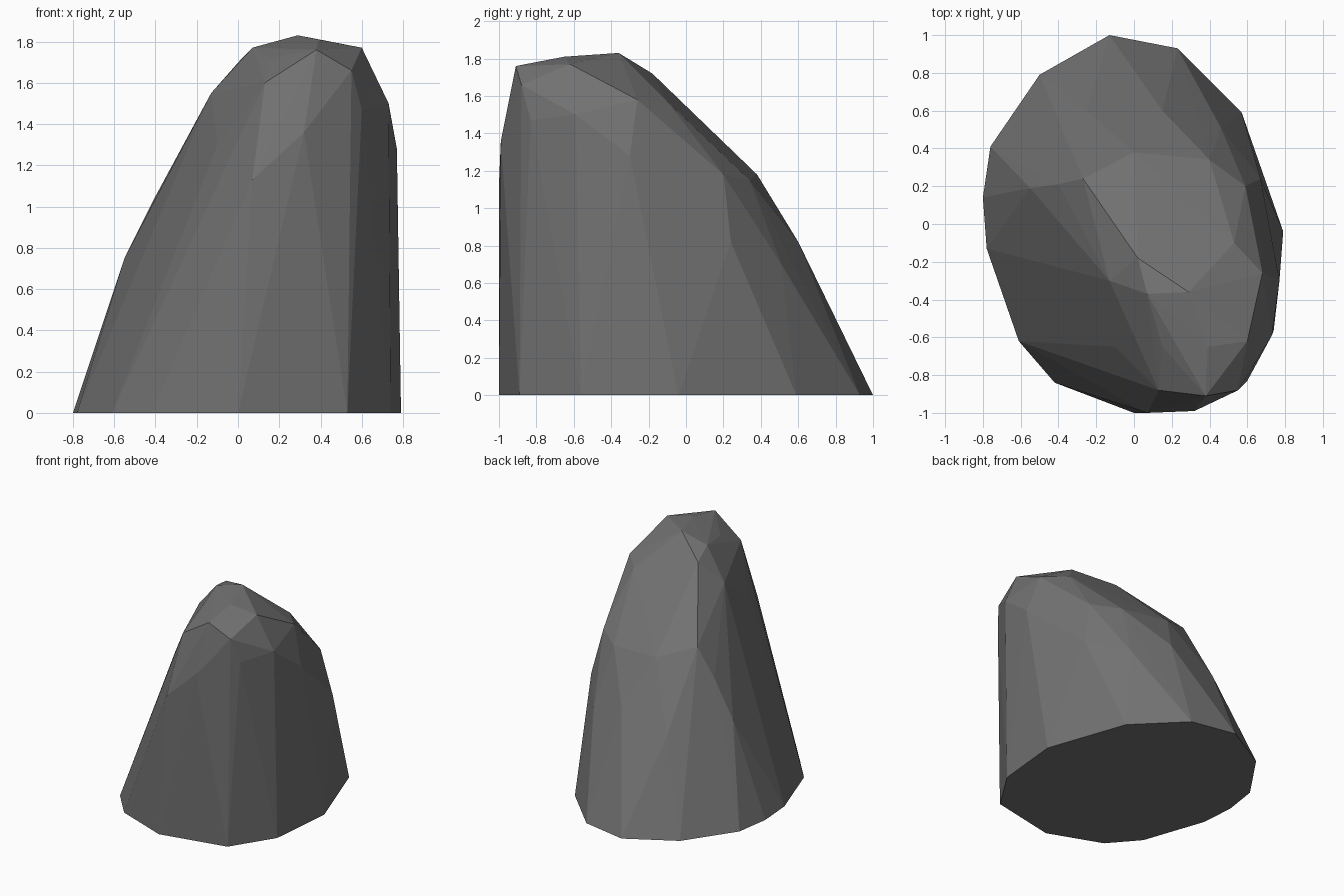
import bpy
import bmesh
from mathutils import Vector

default_cube = bpy.data.objects.get("Cube")
if default_cube:
    bpy.data.objects.remove(default_cube, do_unlink=True)


def make_material(name, colour):
    material = bpy.data.materials.new(name)
    material.use_nodes = True
    material.diffuse_color = colour
    shader = material.node_tree.nodes["Principled BSDF"]
    shader.inputs["Base Color"].default_value = colour
    shader.inputs["Roughness"].default_value = .9
    return material


def make_boulder(name, points, material):
    """Wrap a faceted stone skin around a cloud of corner points."""
    bm = bmesh.new()
    for point in points:
        bm.verts.new(Vector(point))
    hull = bmesh.ops.convex_hull(bm, input=bm.verts[:], use_existing_faces=False)
    # Remove corners that ended up inside the stone
    inside = {item for item in hull["geom_interior"] + hull["geom_unused"]
              if isinstance(item, bmesh.types.BMVert)}
    bmesh.ops.delete(bm, geom=list(inside), context="VERTS")
    bmesh.ops.dissolve_limit(bm, angle_limit=.02, verts=bm.verts[:], edges=bm.edges[:])
    bmesh.ops.recalc_face_normals(bm, faces=bm.faces[:])
    mesh = bpy.data.meshes.new(name)
    bm.to_mesh(mesh)
    bm.free()
    mesh.materials.append(material)
    stone = bpy.data.objects.new(name, mesh)
    bpy.context.collection.objects.link(stone)
    return stone


def on_ground(outline):
    return [(x, y, 0) for x, y in outline]


stone_grey = make_material("stone grey", (.17, .17, .17, 1))

# Footprint of the main stone, and the part of it under the side ledge
main_footprint = on_ground([
    (-.13, 1), (.23, .93), (.57, .59), (.79, -.04), (.74, -.56), (.53, -.89),
    (0, -1), (-.42, -.84), (-.61, -.62), (-.76, .41), (-.5, .79)])
ledge_footprint = on_ground([
    (-.76, .41), (-.8, .14), (-.78, -.13), (-.61, -.62), (0, 0)])

# Crown and the long crest running down to the back
crown = [(.29, -.36, 1.83), (.39, -.65, 1.81), (.6, -.62, 1.77), (.38, -.91, 1.76)]
crest = [(.07, -.37, 1.77), (.02, -.18, 1.72), (-.27, .24, 1.28), (-.4, .21, 1.05)]

# Corners of the steep front, the shoulder and the sloping back
front_face = [
    (.15, -.65, 1.72), (.13, -.88, 1.6), (.32, -.99, 1.36), (.07, -1, 1.13),
    (.55, -.88, 1.66), (.6, -.83, 1.47)]
left_shoulder = [
    (.73, -.59, 1.5), (.68, -.26, 1.58), (.77, -.3, 1.28), (.53, -.1, 1.57),
    (.59, .2, 1.18), (.67, .24, .82)]
back_slope = [
    (.4, .34, 1.15), (.46, .51, .7), (0, .38, 1.18), (.15, .6, .82), (-.25, .6, .7)]
right_flank = [
    (-.13, -.3, 1.55), (-.1, -.65, 1.3), (-.4, -.3, .78), (-.34, -.73, .44)]

make_boulder(
    "main_stone",
    main_footprint + crown + crest + front_face + left_shoulder + back_slope + right_flank,
    stone_grey)

# Ledge standing proud of the right flank, leaving a groove behind it
ledge_top = [(-.55, .19, .75), (-.4, .21, 1.05), (-.4, .36, .78), (-.4, -.3, .78),
             (-.13, -.3, 1.55)]
make_boulder("side_ledge", ledge_footprint + ledge_top, stone_grey)
